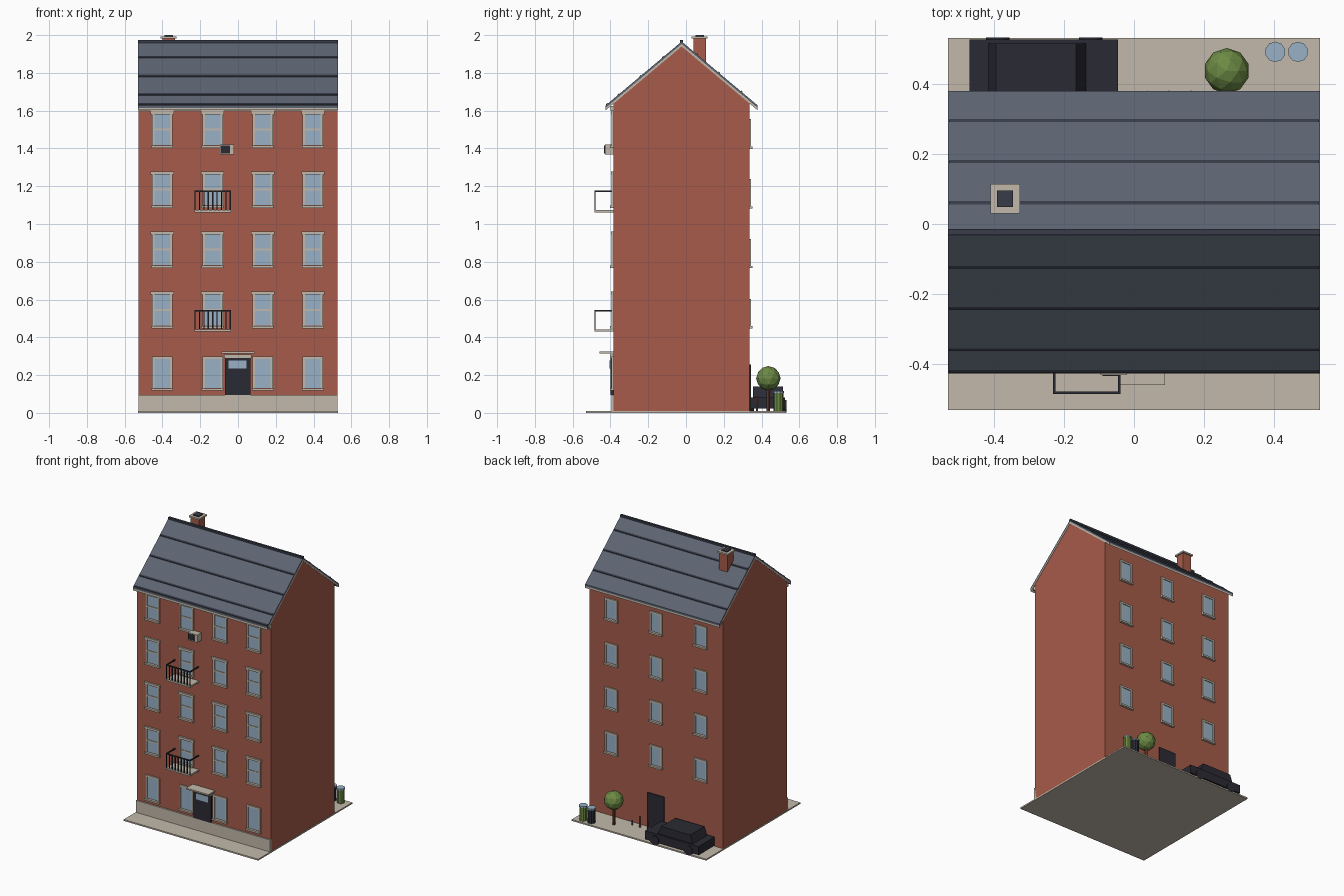
import bpy, bmesh, math
from mathutils import Matrix, Vector

if "Cube" in bpy.data.objects:
    bpy.data.objects.remove(bpy.data.objects["Cube"])


def srgb(r, g, b):
    return tuple((c / 255 / 12.92) if c < 11 else ((c / 255 + 0.055) / 1.055) ** 2.4 for c in (r, g, b)) + (1,)


MATS = {}
for key, label, col in [("brick", "red brick", (166, 91, 74)), ("stone", "pale stone", (194, 185, 170)),
                        ("slate", "roof slate", (92, 100, 114)), ("dark", "dark slate", (56, 60, 72)),
                        ("black", "black paint", (42, 42, 51)), ("glass", "window glass", (152, 177, 198)),
                        ("leaf", "leaf green", (108, 138, 68)), ("trunk", "brown bark", (122, 66, 48))]:
    MATS[key] = bpy.data.materials.new(label)
    MATS[key].diffuse_color = srgb(*col)


def finish(name, bm, mats):
    bmesh.ops.recalc_face_normals(bm, faces=bm.faces)
    me = bpy.data.meshes.new(name)
    bm.to_mesh(me)
    bm.free()
    for m in mats:
        me.materials.append(MATS[m])
    ob = bpy.data.objects.new(name, me)
    bpy.context.collection.objects.link(ob)
    return ob


def boxes(name, items):
    """One object from (x0, x1, y0, y1, z0, z1, material) boxes."""
    bm = bmesh.new()
    mats = []
    for x0, x1, y0, y1, z0, z1, m in items:
        if m not in mats:
            mats.append(m)
        mat = Matrix.Translation(((x0 + x1) / 2, (y0 + y1) / 2, (z0 + z1) / 2)) @ \
            Matrix.Diagonal((x1 - x0, y1 - y0, z1 - z0, 1))
        vs = bmesh.ops.create_cube(bm, size=1, matrix=mat)["verts"]
        for f in {f for v in vs for f in v.link_faces}:
            f.material_index = mats.index(m)
    return finish(name, bm, mats)


def prism(name, pts, lo, hi, mat, axis="x"):
    """Extrude a (y, z) profile along x, or an (x, z) profile along y."""
    bm = bmesh.new()
    place = (lambda p, t: (t, p[0], p[1])) if axis == "x" else (lambda p, t: (p[0], t, p[1]))
    a = [bm.verts.new(place(p, lo)) for p in pts]
    b = [bm.verts.new(place(p, hi)) for p in pts]
    bm.faces.new(a)
    bm.faces.new(b)
    for i in range(len(pts)):
        j = (i + 1) % len(pts)
        bm.faces.new((a[i], a[j], b[j], b[i]))
    return finish(name, bm, [mat])


def cylinder(name, loc, r, depth, mat, sides=10, rot=None):
    bm = bmesh.new()
    m = Matrix.Translation(loc) @ (rot or Matrix())
    bmesh.ops.create_cone(bm, cap_ends=True, segments=sides, radius1=r, radius2=r, depth=depth, matrix=m)
    return finish(name, bm, [mat])


HX, FRONT, BACK = 0.528, -0.385, 0.335
RIDGE_Y, RIDGE_Z, HALF, SLOPE = -0.023, 1.966, 0.402, 0.84


def roof_z(y, drop=0.0):
    return RIDGE_Z - drop - SLOPE * abs(y - RIDGE_Y)


# Ground slab, gabled wall block and front plinth
boxes("ground_slab", [(-0.53, 0.53, -0.53, 0.53, 0, 0.01, "stone")])
prism("brick_walls", [(FRONT, 0.005), (BACK, 0.005), (BACK, roof_z(BACK, 0.02)),
                      (RIDGE_Y, RIDGE_Z - 0.02), (FRONT, roof_z(FRONT, 0.02))], -HX, HX, "brick")
boxes("front_plinth", [(-HX, HX, FRONT - 0.01, FRONT + 0.01, 0.01, 0.095, "stone")])


# Roof: slate layer over a pale trim layer
def roof_layer(name, top, bottom, mat):
    e0, e1 = RIDGE_Y - HALF, RIDGE_Y + HALF
    prism(name, [(e0, roof_z(e0, top)), (RIDGE_Y, RIDGE_Z - top), (e1, roof_z(e1, top)),
                 (e1, roof_z(e1, bottom)), (RIDGE_Y, RIDGE_Z - bottom), (e0, roof_z(e0, bottom))],
          -0.53, 0.53, mat)


roof_layer("roof_slates", 0, 0.013, "slate")
roof_layer("roof_trim", 0.013, 0.026, "stone")
boxes("front_cornice", [(-HX, HX, FRONT - 0.014, FRONT, 1.598, 1.625, "stone")])
for side, ys in (("front", (-0.123, -0.241, -0.358, -0.42)), ("back", (0.06, 0.177, 0.294))):
    for y in ys:
        prism(f"{side}_roof_batten", [(y - 0.004, roof_z(y - 0.004, 0.003)), (y - 0.004, roof_z(y - 0.004) + 0.005),
                                      (y + 0.004, roof_z(y + 0.004) + 0.005), (y + 0.004, roof_z(y + 0.004, 0.003))],
              -0.526, 0.526, "dark")
boxes("ridge_cap", [(-0.53, 0.53, RIDGE_Y - 0.008, RIDGE_Y + 0.008, 1.953, 1.973, "dark")])

# Chimney
cx, cy = -0.367, 0.072
boxes("chimney", [(cx - 0.033, cx + 0.033, cy - 0.033, cy + 0.033, 1.84, 1.982, "brick"),
                  (cx - 0.042, cx + 0.042, cy - 0.042, cy + 0.042, 1.982, 1.993, "stone"),
                  (cx - 0.023, cx + 0.023, cy - 0.023, cy + 0.023, 1.993, 2.0, "dark")])


# Windows; s is the outward y direction of the wall
def window(name, x, z0, z1, wall, s, w=0.055, bar=True, lintel=True):
    def yy(a, b):
        return tuple(sorted((wall + s * a, wall + s * b)))
    f = 0.013
    parts = [(x - w + f, x + w - f, *yy(-0.005, 0.003), z0 + f, z1 - f, "glass"),
             (x - w, x - w + f, *yy(-0.005, 0.009), z0, z1, "stone"),
             (x + w - f, x + w, *yy(-0.005, 0.009), z0, z1, "stone"),
             (x - w + f, x + w - f, *yy(-0.005, 0.009), z1 - f, z1, "stone"),
             (x - w - 0.003, x + w + 0.003, *yy(-0.005, 0.017), z0 - 0.002, z0 + 0.01, "stone")]
    if bar:
        zm = (z0 + z1) / 2
        parts.append((x - w + f, x + w - f, *yy(-0.005, 0.007), zm - 0.005, zm + 0.005, "stone"))
    if lintel:
        parts.append((x - w - 0.006, x + w + 0.006, *yy(-0.005, 0.013), z1 - 0.014, z1 + 0.002, "stone"))
    boxes(name, parts)


for row, (z0, z1) in enumerate([(0.12, 0.298), (0.45, 0.64), (0.77, 0.958), (1.087, 1.277), (1.405, 1.595)]):
    for x in (-0.401, -0.134, 0.131, 0.396):
        window("front_window", x, z0, z1, FRONT, -1, bar=row > 0, lintel=row > 0)
for z0, z1 in [(0.45, 0.603), (0.768, 0.92), (1.083, 1.238), (1.4, 1.555)]:
    for x in (-0.352, 0, 0.352):
        window("back_window", x, z0, z1, BACK, 1, w=0.05, bar=False, lintel=False)

# Front door with fanlight and canopy, back door
boxes("front_door", [(-0.07, 0.066, FRONT - 0.016, FRONT, 0.095, 0.29, "black"),
                     (-0.05, 0.046, FRONT - 0.019, FRONT, 0.235, 0.278, "glass"),
                     (-0.075, 0.071, FRONT - 0.018, FRONT, 0.29, 0.31, "stone")])
boxes("door_canopy", [(-0.088, 0.088, -0.458, FRONT, 0.315, 0.325, "stone")])
boxes("back_door", [(-0.067, 0.067, BACK, BACK + 0.008, 0.01, 0.255, "black")])

# Balconies
for z in (0.43, 1.062):
    x0, x1, y0, top = -0.23, -0.038, -0.484, z + 0.115
    boxes("balcony_slab", [(x0, x1, y0, FRONT, z, z + 0.012, "stone")])
    rails = [(x0, x1, y0, y0 + 0.007, top - 0.008, top, "black")]
    for x in (x0, x1 - 0.007):
        rails.append((x, x + 0.007, y0, FRONT, top - 0.008, top, "black"))
    for i in range(9):
        x = x0 + i * (x1 - x0 - 0.006) / 8
        rails.append((x, x + 0.006, y0, y0 + 0.006, z + 0.01, top, "black"))
    boxes("balcony_railing", rails)

# Air conditioner
boxes("air_conditioner", [(-0.095, -0.02, -0.43, FRONT, 1.367, 1.422, "stone"),
                          (-0.089, -0.042, -0.433, -0.43, 1.374, 1.415, "black")])

# Parked car
boxes("car_body", [(-0.468, -0.046, 0.345, 0.525, 0.022, 0.082, "black")])
prism("car_cabin", [(-0.415, 0.08), (-0.135, 0.08), (-0.165, 0.14), (-0.393, 0.14)], 0.355, 0.514, "black", "y")
turn = Matrix.Rotation(math.pi / 2, 4, "X")
for x in (-0.388, -0.123):
    for y in (0.35, 0.522):
        cylinder("car_wheel", (x, y, 0.035), 0.034, 0.018, "black", 12, turn)

# Tree
cylinder("tree_trunk", (0.264, 0.436, 0.07), 0.01, 0.13, "trunk", 8)
bm = bmesh.new()
bmesh.ops.create_icosphere(bm, subdivisions=2, radius=0.065, matrix=Matrix.Translation((0.264, 0.436, 0.183)))
finish("tree_crown", bm, ["leaf"])

# Bins with lids
for x, mat in ((0.402, "black"), (0.467, "leaf")):
    cylinder("bin", (x, 0.49, 0.057), 0.026, 0.098, mat)
    cylinder("bin_lid", (x, 0.49, 0.111), 0.029, 0.01, "glass")

# Small posts by the back door
for x, h, mat in ((0.162, 0.035, "slate"), (0.1, 0.08, "brick"), (0.038, 0.06, "dark")):
    cylinder("yard_post", (x, 0.375, 0.01 + h / 2), 0.005, h, mat, 6)

for m in bpy.data.materials:
    if m.users and not m.is_grease_pencil:
        m.use_nodes = True
        m.node_tree.nodes["Principled BSDF"].inputs["Base Color"].default_value = m.diffuse_color
